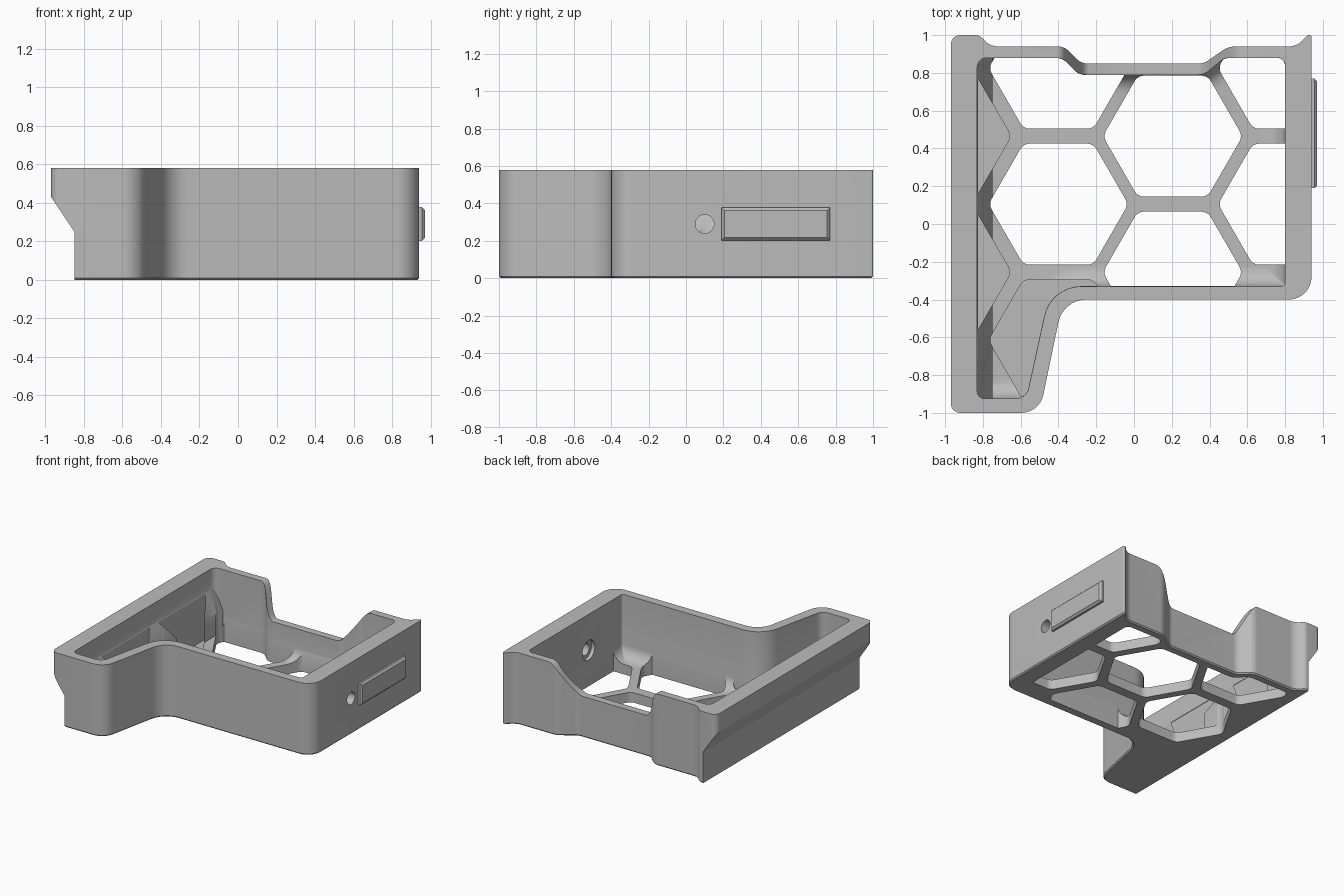
import bpy, bmesh, math
from mathutils import Vector

if "Cube" in bpy.data.objects:
    bpy.data.objects.remove(bpy.data.objects["Cube"], do_unlink=True)

grey = bpy.data.materials.new("plain_grey")
grey.use_nodes = True
grey.diffuse_color = (0.5, 0.5, 0.5, 1)
grey.node_tree.nodes["Principled BSDF"].inputs["Base Color"].default_value = (0.5, 0.5, 0.5, 1)

TOP, FLOOR, FILLET = 0.58, 0.08, 0.1


def rounded(points, inset=0.0, seg=8):
    """Round the corners of a counter-clockwise (x, y, radius) profile."""
    out, n = [], len(points)
    for i in range(n):
        a, p, b = (Vector(points[(i + k) % n][:2]) for k in (-1, 0, 1))
        r = points[i][2]
        e1, e2 = (p - a).normalized(), (b - p).normalized()
        n1, n2 = Vector((-e1.y, e1.x)), Vector((-e2.y, e2.x))
        convex = e1.x * e2.y - e1.y * e2.x > 0
        r = max(r - inset if convex else r + inset, 0.004)
        p = p + (n1 + n2) / (1 + n1.dot(n2)) * inset
        half = e1.angle(e2) / 2
        side = 1 if convex else -1
        centre = p - e1 * r * math.tan(half) + n1 * r * side
        start = math.atan2(-n1.y * side, -n1.x * side)
        for k in range(seg + 1):
            t = start + side * 2 * half * k / seg
            out.append((centre.x + r * math.cos(t), centre.y + r * math.sin(t)))
    return out


def loft(name, rings):
    """Closed solid through rings of 3D points."""
    bm = bmesh.new()
    rows = [[bm.verts.new(c) for c in ring] for ring in rings]
    n = len(rows[0])
    for lo, hi in zip(rows, rows[1:]):
        for i in range(n):
            j = (i + 1) % n
            bm.faces.new((lo[i], lo[j], hi[j], hi[i]))
    bm.faces.new(rows[0][::-1])
    bm.faces.new(rows[-1])
    bmesh.ops.recalc_face_normals(bm, faces=bm.faces)
    mesh = bpy.data.meshes.new(name)
    bm.to_mesh(mesh)
    bm.free()
    mesh.materials.append(grey)
    ob = bpy.data.objects.new(name, mesh)
    bpy.context.collection.objects.link(ob)
    return ob


def upright(name, points, layers):
    return loft(name, [[(x, y, z) for x, y in rounded(points, d)] for z, d in layers])


def along_y(name, profile, y0, y1):
    return loft(name, [[(x, y, z) for x, z in profile] for y in (y0, y1)])


def along_x(name, y, z, radius, x0, x1):
    angles = [math.tau * k / 32 for k in range(32)]
    return loft(name, [[(x, y + radius * math.cos(a), z + radius * math.sin(a)) for a in angles]
                       for x in (x0, x1)])


def combine(ob, tool, operation="DIFFERENCE"):
    mod = ob.modifiers.new(operation.lower(), "BOOLEAN")
    mod.operation, mod.solver, mod.object = operation, "EXACT", tool
    bpy.context.view_layer.update()
    graph = bpy.context.evaluated_depsgraph_get()
    mesh = bpy.data.meshes.new_from_object(ob.evaluated_get(graph))
    ob.modifiers.clear()
    ob.data = mesh
    bpy.data.objects.remove(tool, do_unlink=True)


# Outer shell and cavity footprints
outline = [(-0.97, -1, 0.05), (-0.5, -1, 0.12), (-0.375, -0.4, 0.15), (0.94, -0.4, 0.12),
           (0.94, 1, 0.01), (0.92, 1, 0.01), (0.86, 0.94, 0.1), (0.5, 0.94, 0.12),
           (0.37, 0.85, 0.08), (-0.28, 0.85, 0.08), (-0.37, 0.94, 0.08),
           (-0.76, 0.94, 0.1), (-0.82, 1, 0.04), (-0.97, 1, 0.05)]
inside = [(-0.83, -0.925, 0.04), (-0.57, -0.925, 0.07), (-0.44, -0.33, 0.2), (0.8, -0.33, 0.02),
          (0.8, 0.88, 0.04), (0.48, 0.88, 0.08), (0.37, 0.79, 0.08),
          (-0.29, 0.79, 0.08), (-0.38, 0.88, 0.08), (-0.83, 0.88, 0.05)]

shell = upright("tray_body", outline, [(0, 0.01), (0.01, 0), (TOP, 0)])

# Undercut along the side rail
combine(shell, along_y("undercut", [(-1.1, -0.1), (-0.85, -0.1), (-0.85, 0.25),
                                    (-0.97, 0.43), (-1.1, 0.43)], -1.1, 1.1))

# Cavity with a coved floor and a sloped wall following the undercut
cove = [(FLOOR + FILLET * (1 - math.cos(a)), FILLET * (1 - math.sin(a)))
        for a in [math.pi / 2 * k / 6 for k in range(7)]]
cavity = upright("cavity", inside, cove + [(TOP + 0.1, 0)])
combine(cavity, along_y("slope", [(-1, -0.1), (-0.75, -0.1), (-0.75, 0.25),
                                  (-0.83, 0.42), (-1, 0.42)], -1.1, 1.1))
combine(shell, cavity)

# Honeycomb openings, clipped to the footprint; side and arm cells stay blind
cells = [(-0.4, 0.825, 0), (-0.4, 0.105, 0), (0.205, 0.465, 0), (0.205, -0.255, 0),
         (0.815, 0.825, 0), (0.815, 0.105, 0),
         (-1.02, 0.465, 1), (-1.02, -0.255, 1), (-0.4, -0.615, 1)]
for cx, cy, blind in cells:
    hexagon = [(cx + 0.37 * math.cos(k * math.pi / 3), cy + 0.37 * math.sin(k * math.pi / 3), 0.06)
               for k in range(6)]
    cell = upright("cell", hexagon, [(0.04 if blind else -0.1, 0), (0.41, 0)])
    combine(cell, upright("clip", inside, [(-0.2, 0.001), (0.5, 0.001)]), "INTERSECT")
    combine(shell, cell)

# Lowered section of the back wall with S-shaped shoulders
LOW = 0.33


def shoulder(x0, x1, z0, z1):
    return [(x0 + (x1 - x0) * t, z0 + (z1 - z0) * t * t * (3 - 2 * t))
            for t in [k / 12 for k in range(13)]]


notch = shoulder(-0.4, -0.24, TOP, LOW) + shoulder(0.33, 0.57, LOW, TOP)
combine(shell, along_y("notch", notch + [(0.57, 0.8), (-0.4, 0.8)], 0.7, 1.1))

# Screw hole with an inner counterbore
combine(shell, along_x("screw_hole", 0.1, 0.29, 0.05, 0.7, 1.1))
combine(shell, along_x("counterbore", 0.1, 0.29, 0.08, 0.7, 0.83))

# Raised bar on the side wall
bar = loft("side_bar", [[(x, 0.48 + sy * (0.29 - d), 0.29 + sz * (0.088 - d))
                         for sy, sz in ((-1, -1), (1, -1), (1, 1), (-1, 1))]
                        for x, d in ((0.93, 0), (0.955, 0), (0.97, 0.015))])

# Smooth curves, crisp edges
for ob in bpy.context.scene.objects:
    ob.select_set(ob in (shell, bar))
bpy.context.view_layer.objects.active = shell
bpy.ops.object.shade_smooth_by_angle(angle=math.radians(30))
